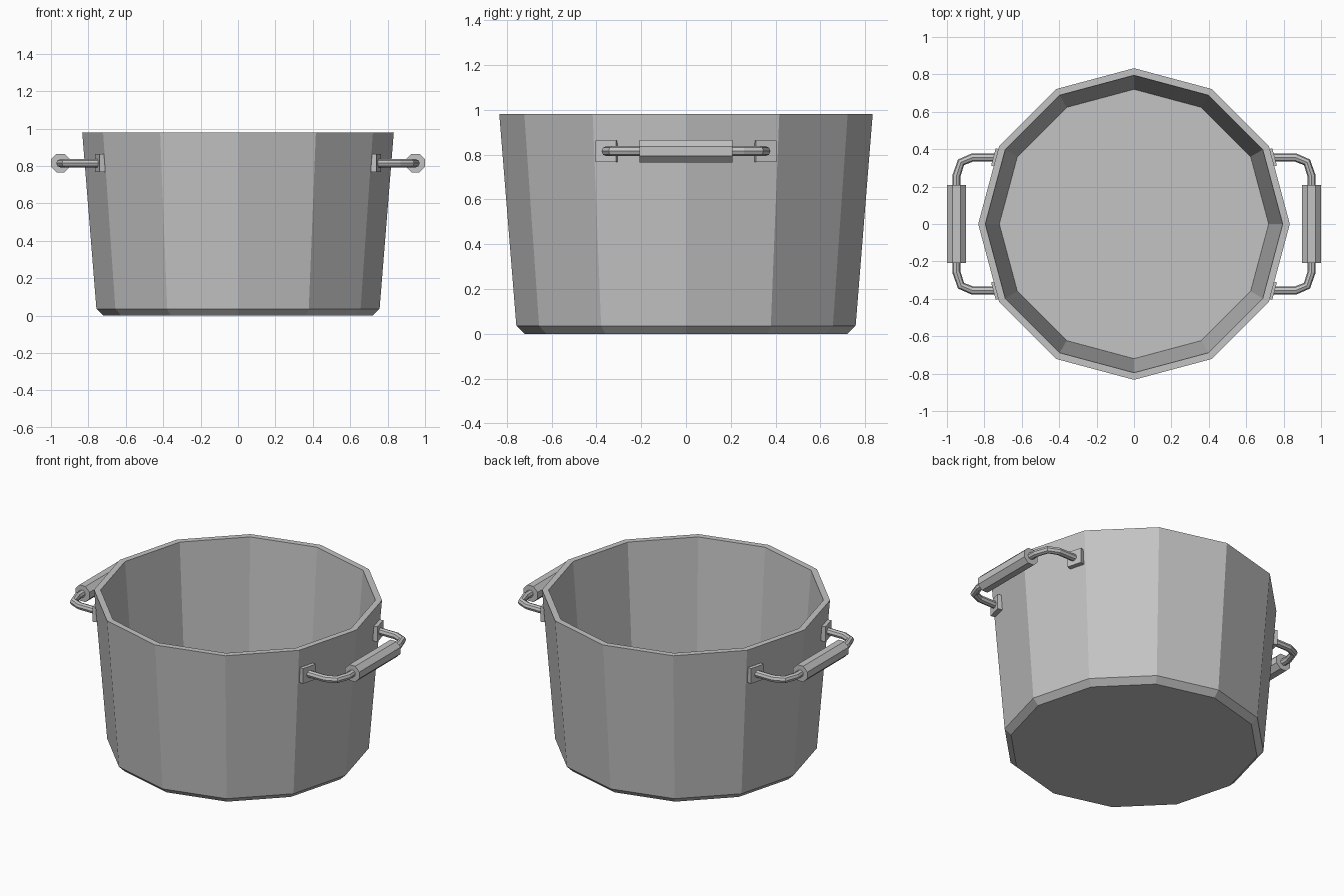
import bpy, bmesh, math
from mathutils import Matrix, Vector

if "Cube" in bpy.data.objects:
    bpy.data.objects.remove(bpy.data.objects["Cube"], do_unlink=True)

# Single metal colour
GREY = (0.55, 0.55, 0.55, 1)
metal = bpy.data.materials.new("grey_metal")
metal.use_nodes = True
metal.diffuse_color = GREY
metal.node_tree.nodes["Principled BSDF"].inputs["Base Color"].default_value = GREY

HANDLE_Z = 0.815
SIDES = 12


def add_object(name, mesh):
    obj = bpy.data.objects.new(name, mesh)
    mesh.materials.clear()
    mesh.materials.append(metal)
    bpy.context.scene.collection.objects.link(obj)
    return obj


def from_bmesh(name, bm):
    bmesh.ops.recalc_face_normals(bm, faces=bm.faces)
    mesh = bpy.data.meshes.new(name)
    bm.to_mesh(mesh)
    bm.free()
    return add_object(name, mesh)


def pot_body():
    # Profile rings (radius, height): base, chamfer, rim, inside, floor
    profile = [(0.72, 0), (0.757, 0.036), (0.833, 0.98), (0.795, 0.98), (0.72, 0.04)]
    bm = bmesh.new()
    rings = []
    for r, z in profile:
        angles = [math.tau * i / SIDES for i in range(SIDES)]
        rings.append([bm.verts.new((r * math.cos(a), r * math.sin(a), z)) for a in angles])
    for low, high in zip(rings, rings[1:]):
        for i in range(SIDES):
            j = (i + 1) % SIDES
            bm.faces.new((low[i], low[j], high[j], high[i]))
    bm.faces.new(rings[0])
    bm.faces.new(rings[-1])
    return from_bmesh("pot_body", bm)


def handle_rod(side, s):
    # Rounded U path, swept with an octagonal section
    half = [(0.735, 0.355), (0.865, 0.355), (0.925, 0.33), (0.95, 0.255)]
    path = half + [(x, -y) for x, y in reversed(half)]
    curve = bpy.data.curves.new("rod_path", "CURVE")
    curve.dimensions = "3D"
    curve.bevel_depth = 0.022
    curve.bevel_resolution = 2
    curve.use_fill_caps = True
    spline = curve.splines.new("POLY")
    spline.use_smooth = False
    spline.points.add(len(path) - 1)
    for p, (x, y) in zip(spline.points, path):
        p.co = (s * x, y, HANDLE_Z, 1)
    temp = bpy.data.objects.new("rod_path", curve)
    bpy.context.scene.collection.objects.link(temp)
    graph = bpy.context.evaluated_depsgraph_get()
    mesh = bpy.data.meshes.new_from_object(temp.evaluated_get(graph))
    bpy.data.objects.remove(temp, do_unlink=True)
    for poly in mesh.polygons:
        poly.use_smooth = False
    add_object(side + "_handle_rod", mesh)


def handle_grip(side, s):
    # Octagonal sleeve lying along y, flats facing up and out
    bm = bmesh.new()
    place = (Matrix.Translation((s * 0.949, 0, HANDLE_Z))
             @ Matrix.Rotation(math.pi / 2, 4, "X")
             @ Matrix.Rotation(math.pi / 8, 4, "Z"))
    r = 0.05 / math.cos(math.pi / 8)
    bmesh.ops.create_cone(bm, cap_ends=True, segments=8, radius1=r, radius2=r,
                          depth=0.415, matrix=place)
    # Square the section up if the first corner is off the flats
    from_bmesh(side + "_handle_grip", bm)


def mount_plate(side, s, end, e):
    # Thin square plate lying against the pot wall
    turn = Matrix.Rotation(s * e * math.pi / SIDES, 4, "Z")
    place = Matrix.Translation((s * 0.737, e * 0.355, HANDLE_Z)) @ turn
    bm = bmesh.new()
    bmesh.ops.create_cube(bm, size=1, matrix=place @ Matrix.Diagonal((0.03, 0.095, 0.096, 1)))
    from_bmesh(f"{side}_{end}_mount_plate", bm)


pot_body()
for side, s in (("left", 1), ("right", -1)):
    handle_rod(side, s)
    handle_grip(side, s)
    for end, e in (("front", -1), ("back", 1)):
        mount_plate(side, s, end, e)
